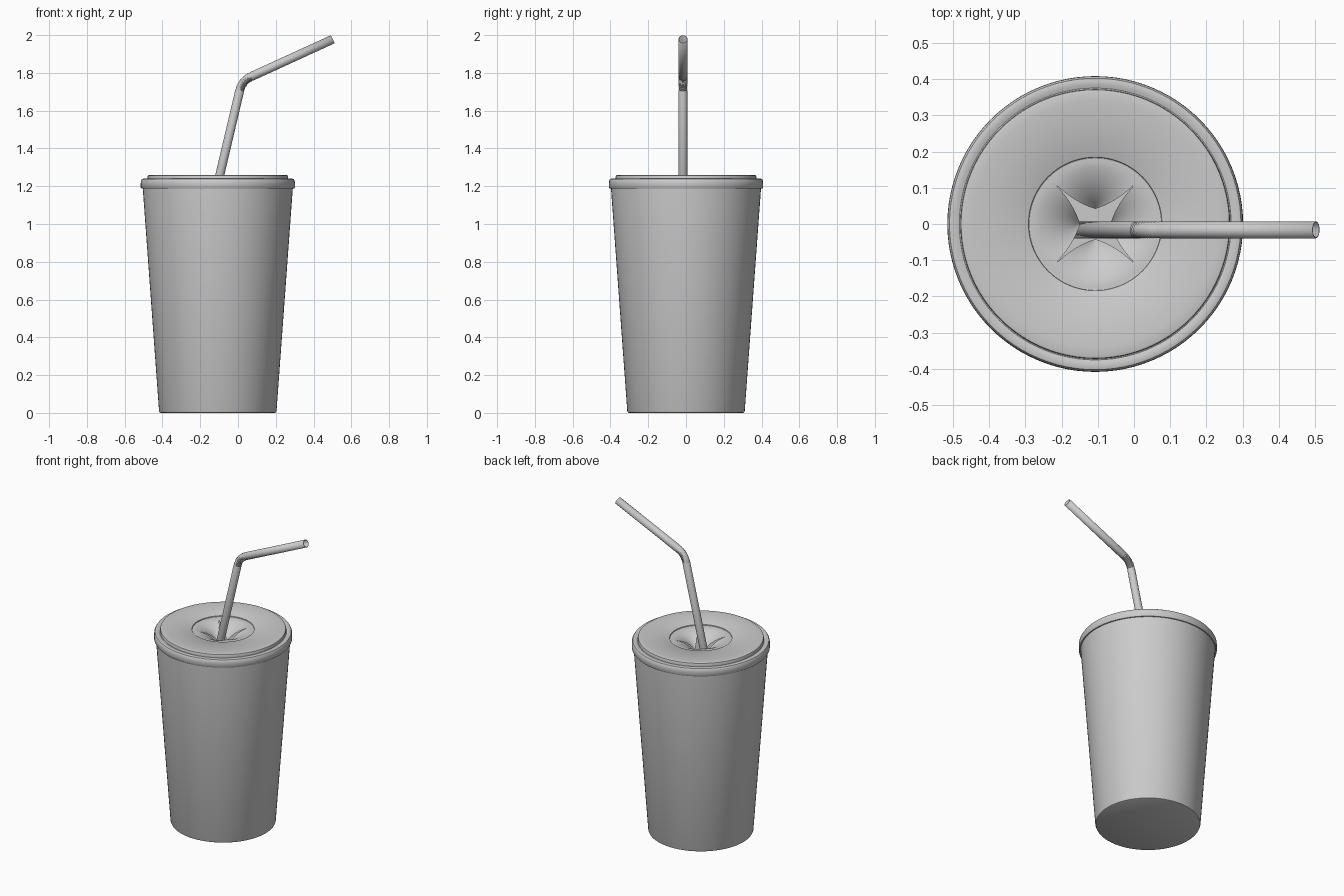
import bpy, bmesh, math
from mathutils import Vector

if "Cube" in bpy.data.objects:
    bpy.data.objects.remove(bpy.data.objects["Cube"])

CX = -0.107      # cup axis in x
SEG = 96


def finish(name, bm, angle=35):
    bmesh.ops.remove_doubles(bm, verts=bm.verts, dist=0.0002)
    bmesh.ops.recalc_face_normals(bm, faces=bm.faces)
    me = bpy.data.meshes.new(name)
    bm.to_mesh(me)
    bm.free()
    ob = bpy.data.objects.new(name, me)
    bpy.context.collection.objects.link(ob)
    bpy.ops.object.select_all(action='DESELECT')
    ob.select_set(True)
    bpy.context.view_layer.objects.active = ob
    bpy.ops.object.shade_smooth_by_angle(angle=math.radians(angle))
    return ob


def skin(bm, rings, closed=True):
    rows = [[bm.verts.new(p) for p in ring] for ring in rings]
    for a, b in zip(rows, rows[1:]):
        n = len(a)
        for i in range(n if closed else n - 1):
            j = (i + 1) % n
            bm.faces.new((a[i], a[j], b[j], b[i]))


def lathe(bm, profile):
    skin(bm, [[(CX + r * math.cos(2 * math.pi * i / SEG),
                r * math.sin(2 * math.pi * i / SEG), z)
               for i in range(SEG)] for r, z in profile])


# Cup: tapered hollow shell with a floor
bm = bmesh.new()
lathe(bm, [(0, 0), (0.302, 0), (0.308, 0.003), (0.311, 0.01), (0.398, 1.20),
           (0.398, 1.225), (0.388, 1.225), (0.386, 1.20), (0.302, 0.03), (0, 0.03)])
finish("cup", bm)

# Lid: rolled rim and raised panel with a round step in the middle
bm = bmesh.new()
lathe(bm, [(0.397, 1.188), (0.404, 1.188), (0.408, 1.194), (0.408, 1.216),
           (0.407, 1.230), (0.402, 1.238), (0.395, 1.240), (0.384, 1.239),
           (0.375, 1.236), (0.372, 1.237), (0.372, 1.252), (0.370, 1.257),
           (0.364, 1.259), (0.34, 1.258), (0.187, 1.255), (0.184, 1.253),
           (0.183, 1.248), (0.180, 1.247)])
finish("lid", bm)

# Lid flaps: four quarter sectors pushed down and outwards, leaving a star slit
bm = bmesh.new()
R_SLIT, N_R, N_A = 0.167, 16, 24
for k in range(4):
    axis = k * math.pi / 2
    rings = []
    for i in range(N_R + 1):
        rho = 0.180 * (1 - i / N_R)
        bend = max(0.0, 1 - rho / R_SLIT)
        ring = []
        for j in range(N_A + 1):
            a = (j / N_A - 0.5) * math.pi / 2
            mid = math.cos(2 * a)                  # flaps sag more along the middle
            u = rho * math.cos(a) + 0.042 * bend ** 2
            v = rho * math.sin(a)
            z = 1.247 - 0.085 * bend ** 1.8 - 0.03 * mid * bend * (1 - bend)
            ring.append((CX + u * math.cos(axis) - v * math.sin(axis),
                         u * math.sin(axis) + v * math.cos(axis), z))
        rings.append(ring)
    skin(bm, rings, closed=False)
finish("lid_flaps", bm, 50)

# Straw: bent tube with a ribbed elbow
base, corner, tip = (Vector(p) for p in ((-0.357, -0.016, 0.15),
                                         (0.021, -0.016, 1.758),
                                         (0.502, -0.016, 1.978)))
d1, d2 = (corner - base).normalized(), (tip - corner).normalized()
p0, p2 = corner - d1 * 0.055, corner + d2 * 0.055
R = 0.0235
path = [(base, d1, R)]
RIBS = 20
for i in range(RIBS + 1):
    t = i / RIBS
    pos = p0 * (1 - t) ** 2 + corner * 2 * t * (1 - t) + p2 * t * t
    path.append((pos, d1.lerp(d2, t).normalized(), R - (0.002 if i % 2 else 0)))
path.append((tip, d2, R))
side = Vector((0, 1, 0))
rings = []
for pos, d, r in path:
    up = d.cross(side)
    rings.append([pos + side * r * math.cos(2 * math.pi * i / 32)
                  + up * r * math.sin(2 * math.pi * i / 32) for i in range(32)])
bm = bmesh.new()
skin(bm, rings)
straw = finish("straw", bm, 40)
wall = straw.modifiers.new("wall", 'SOLIDIFY')
wall.thickness = 0.003
wall.offset = -1
